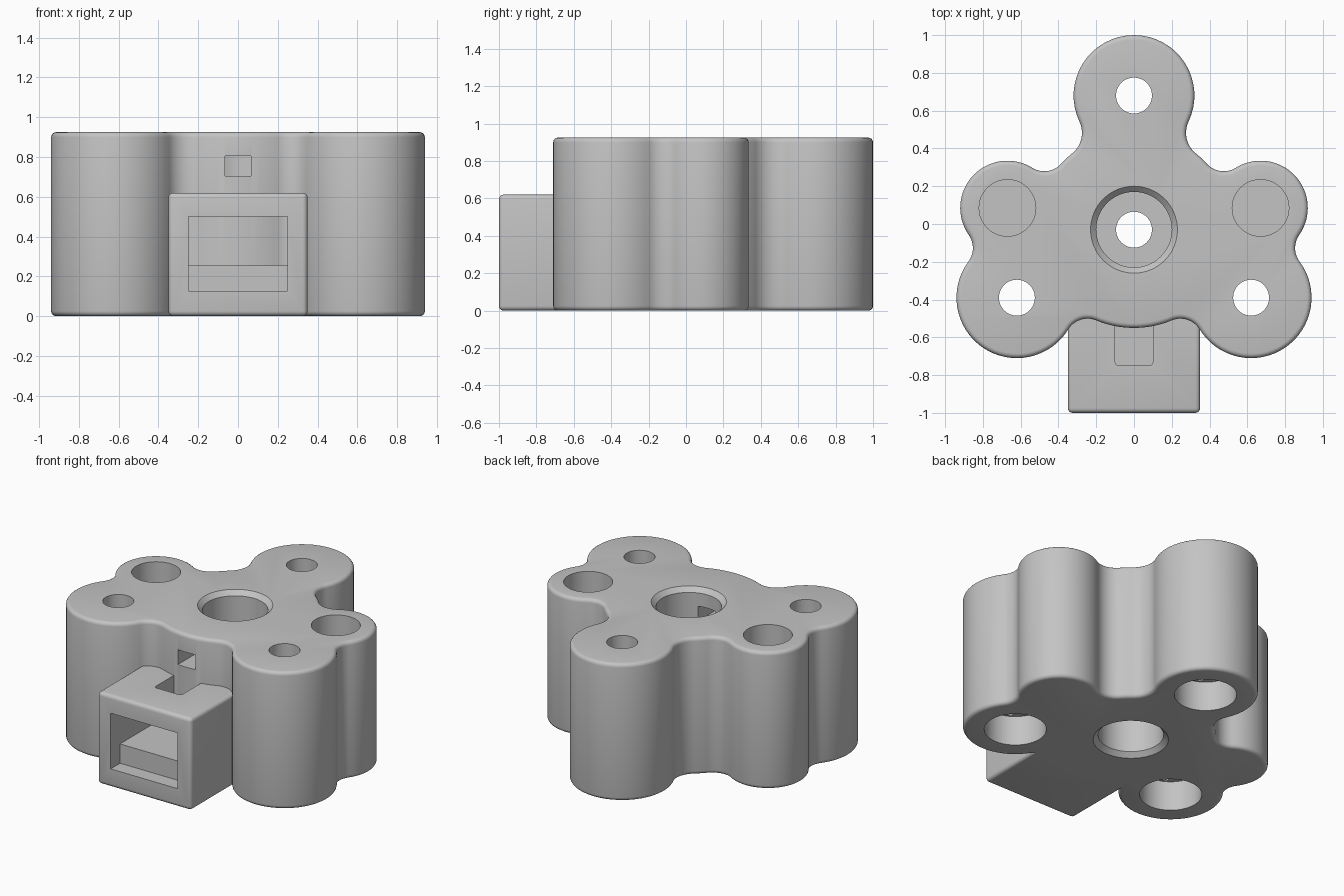
import bpy, bmesh, math
from mathutils import Vector

cube = bpy.data.objects.get("Cube")
if cube:
    bpy.data.objects.remove(cube, do_unlink=True)

GREY = (0.55, 0.55, 0.55, 1)
grey = bpy.data.materials.new("plain grey")
grey.use_nodes = True
grey.diffuse_color = GREY
grey.node_tree.nodes["Principled BSDF"].inputs["Base Color"].default_value = GREY

HEIGHT, ROUND = 0.925, 0.025
BACK = (Vector((0, 0.68)), 0.32)
CENTRE = (Vector((0, -0.03)), 0.52)


def lobe(side, x, y, r):
    return Vector((side * x, y)), r


def make(name, bm):
    bmesh.ops.recalc_face_normals(bm, faces=bm.faces)
    mesh = bpy.data.meshes.new(name)
    bm.to_mesh(mesh)
    bm.free()
    mesh.materials.append(grey)
    ob = bpy.data.objects.new(name, mesh)
    bpy.context.collection.objects.link(ob)
    return ob


def loft(name, rings):
    """Closed solid through matching rings of points."""
    bm = bmesh.new()
    loops = [[bm.verts.new(p) for p in ring] for ring in rings]
    n = len(loops[0])
    for a, b in zip(loops, loops[1:]):
        for i in range(n):
            j = (i + 1) % n
            bm.faces.new((a[i], a[j], b[j], b[i]))
    bm.faces.new(loops[0])
    bm.faces.new(loops[-1])
    return make(name, bm)


def lathe(name, x, y, profile, n=48):
    turns = [math.tau * i / n for i in range(n)]
    return loft(name, [[(x + r * math.cos(t), y + r * math.sin(t), z) for t in turns]
                       for z, r in profile])


def box(name, x0, x1, y0, y1, z0, z1, bevel=0.0):
    bm = bmesh.new()
    bmesh.ops.create_cube(bm, size=1)
    for v in bm.verts:
        v.co = [lo + (c + 0.5) * (hi - lo)
                for c, lo, hi in zip(v.co, (x0, y0, z0), (x1, y1, z1))]
    if bevel:
        bmesh.ops.bevel(bm, geom=bm.edges[:], offset=bevel, segments=4,
                        profile=0.5, affect='EDGES')
    return make(name, bm)


def combine(target, tool, operation='DIFFERENCE'):
    mod = target.modifiers.new(tool.name, 'BOOLEAN')
    mod.object, mod.operation, mod.solver = tool, operation, 'EXACT'
    bpy.context.view_layer.objects.active = target
    bpy.ops.object.modifier_apply(modifier=mod.name)
    bpy.data.objects.remove(tool, do_unlink=True)


def arc(c, r, a, b, n):
    return [c + r * Vector((math.cos(t), math.sin(t)))
            for t in (a + (b - a) * i / n for i in range(n))]


def heading(v):
    return math.atan2(v.y, v.x)


def outline(inset):
    """Lobed outline: circles joined by concave fillets, counter-clockwise."""
    chain = [lobe(1, 0.62, -0.39, 0.32), lobe(1, 0.67, 0.085, 0.25), CENTRE, BACK,
             CENTRE, lobe(-1, 0.67, 0.085, 0.25), lobe(-1, 0.62, -0.39, 0.32), CENTRE]
    fillets = []
    for i, (a, ra) in enumerate(chain):
        b, rb = chain[(i + 1) % len(chain)]
        f = 0.14 if BACK[0] in (a, b) else 0.12
        d = (b - a).length
        u = (b - a) / d
        along = ((ra + f) ** 2 - (rb + f) ** 2 + d * d) / (2 * d)
        out = math.sqrt((ra + f) ** 2 - along ** 2)
        fillets.append((a + u * along + Vector((u.y, -u.x)) * out, f))
    points = []
    for i, (c, r) in enumerate(chain):
        f, rf = fillets[i]
        start, end = heading(fillets[i - 1][0] - c), heading(f - c)
        points += arc(c, r - inset, start, start + (end - start) % math.tau, 32)
        nxt = chain[(i + 1) % len(chain)][0]
        start, end = heading(c - f), heading(nxt - f)
        points += arc(f, rf + inset, start, start - (start - end) % math.tau, 14)
    return points


# Lobed body with rounded top and bottom rims
steps = [math.pi / 2 * i / 4 for i in range(5)]
levels = [(ROUND * (1 - math.sin(t)), ROUND * (1 - math.cos(t))) for t in reversed(steps)]
levels += [(HEIGHT - z, inset) for z, inset in reversed(levels)]
housing = loft("lobed_housing", [[(p.x, p.y, z) for p in outline(inset)]
                                 for z, inset in levels])

# Front socket block: stepped opening and cable slot in its top
socket = box("socket_block", -0.35, 0.35, -1, -0.38, 0, 0.62, ROUND)
combine(socket, box("opening", -0.25, 0.25, -1.1, -0.45, 0.255, 0.5))
combine(socket, box("lower_opening", -0.25, 0.25, -1.1, -0.9, 0.125, 0.4))
combine(socket, box("cable_slot", -0.1, 0.1, -0.75, -0.43, 0.4, 0.8, 0.02))
combine(housing, socket, 'UNION')

# Central bore, chamfered at both ends, with a drilled web inside
combine(housing, lathe("central_bore", 0, -0.03, [
    (-0.03, 0.26), (0.03, 0.2), (0.35, 0.2), (0.35, 0.095), (0.45, 0.095),
    (0.45, 0.2), (HEIGHT - 0.03, 0.2), (HEIGHT + 0.03, 0.26)], 64))

# Screw holes with wide recesses underneath and stepped recess ceilings
for x, y in ((0, 0.68), (-0.62, -0.39), (0.62, -0.39)):
    combine(housing, lathe("screw_hole", x, y, [
        (-0.1, 0.19), (0.2, 0.19), (0.2, 0.095), (1.1, 0.095)]))
    combine(housing, box("recess_step", x - 0.094, x + 0.094, y - 0.16, y + 0.16, 0.15, 0.22))

# Blind holes in the side lobes
for side in (-1, 1):
    combine(housing, lathe("blind_hole", side * 0.67, 0.085, [(0.45, 0.15), (1.1, 0.15)]))

# Cable window from the front into the bore
combine(housing, box("cable_window", -0.065, 0.065, -0.7, -0.1, 0.705, 0.805))

# One material, smooth curves with sharp edges kept
housing.data.materials.clear()
housing.data.materials.append(grey)
for face in housing.data.polygons:
    face.material_index = 0
bpy.ops.object.select_all(action='DESELECT')
housing.select_set(True)
bpy.context.view_layer.objects.active = housing
bpy.ops.object.shade_smooth_by_angle(angle=math.radians(30))
